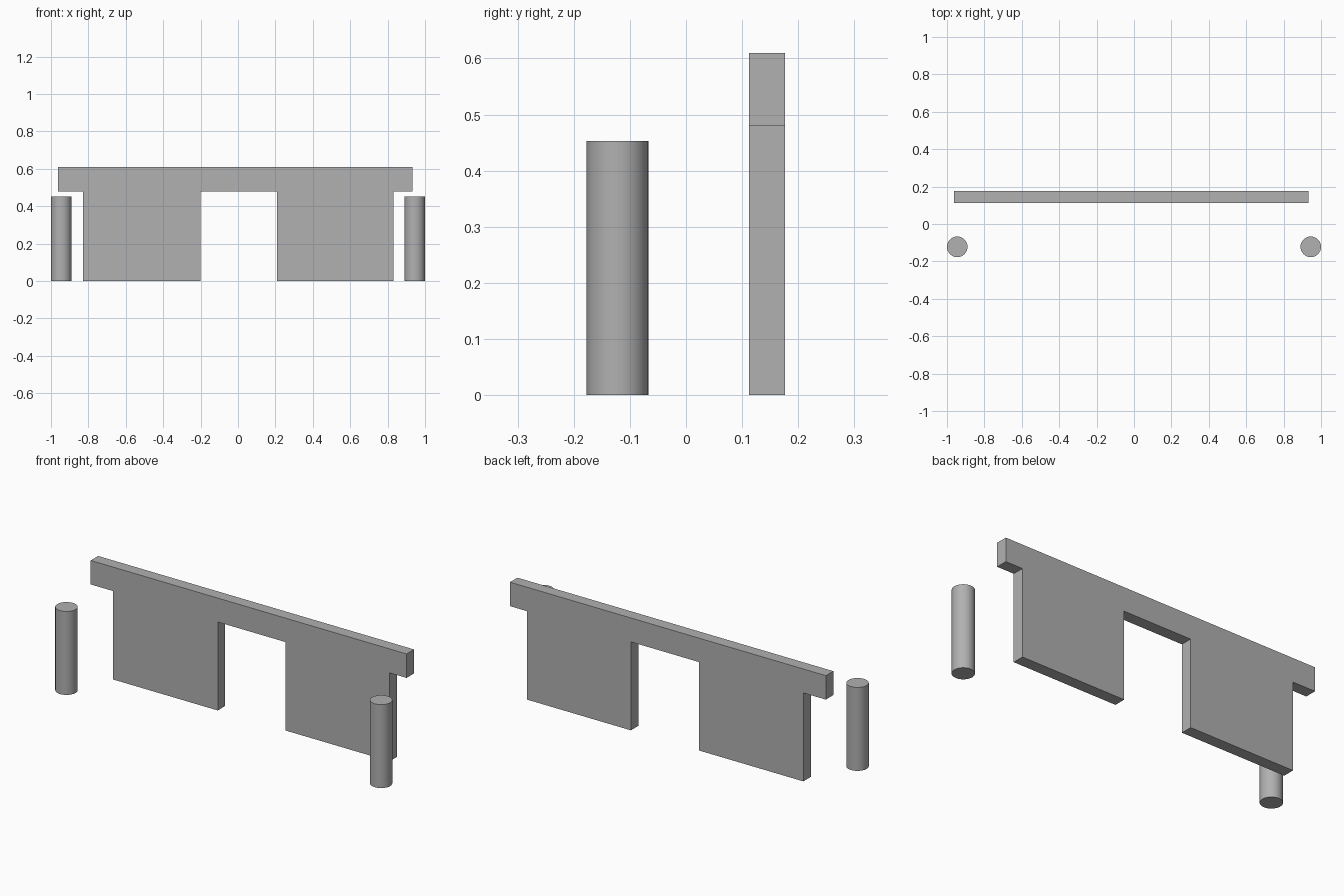
import bpy, bmesh
from math import radians

if "Cube" in bpy.data.objects:
    bpy.data.objects.remove(bpy.data.objects["Cube"])

WALL_FRONT, WALL_BACK = 0.112, 0.176
POST_RADIUS, POST_HEIGHT = 0.055, 0.453

# Dark grey shared by all parts
grey = bpy.data.materials.new("dark_grey")
grey.diffuse_color = (0.44, 0.44, 0.44, 1)
grey.use_nodes = True
grey.node_tree.nodes["Principled BSDF"].inputs["Base Color"].default_value = grey.diffuse_color


def extruded_wall(name, profile, y0, y1):
    """Extrude an x-z outline from y0 to y1."""
    bm = bmesh.new()
    face = bm.faces.new([bm.verts.new((x, y0, z)) for x, z in profile])
    result = bmesh.ops.extrude_face_region(bm, geom=[face], use_keep_orig=True)
    moved = [v for v in result["geom"] if isinstance(v, bmesh.types.BMVert)]
    bmesh.ops.translate(bm, verts=moved, vec=(0, y1 - y0, 0))
    bmesh.ops.recalc_face_normals(bm, faces=bm.faces)
    mesh = bpy.data.meshes.new(name)
    bm.to_mesh(mesh)
    bm.free()
    obj = bpy.data.objects.new(name, mesh)
    bpy.context.collection.objects.link(obj)
    return obj


# Wall: two panels joined by an overhanging top beam, doorway in the middle
wall = extruded_wall("gate_wall", [
    (-0.828, 0), (-0.2, 0), (-0.2, 0.48), (0.208, 0.48), (0.208, 0),
    (0.832, 0), (0.832, 0.48), (0.934, 0.48), (0.934, 0.61),
    (-0.963, 0.61), (-0.963, 0.48), (-0.828, 0.48),
], WALL_FRONT, WALL_BACK)
wall.data.materials.append(grey)

# Free-standing round posts in front of each end
for side, x in (("left", -0.945), ("right", 0.945)):
    bpy.ops.mesh.primitive_cylinder_add(
        vertices=32, radius=POST_RADIUS, depth=POST_HEIGHT,
        location=(x, -0.122, POST_HEIGHT / 2))
    post = bpy.context.object
    post.name = side + "_post"
    post.data.materials.append(grey)
    bpy.ops.object.shade_smooth_by_angle(angle=radians(30))
